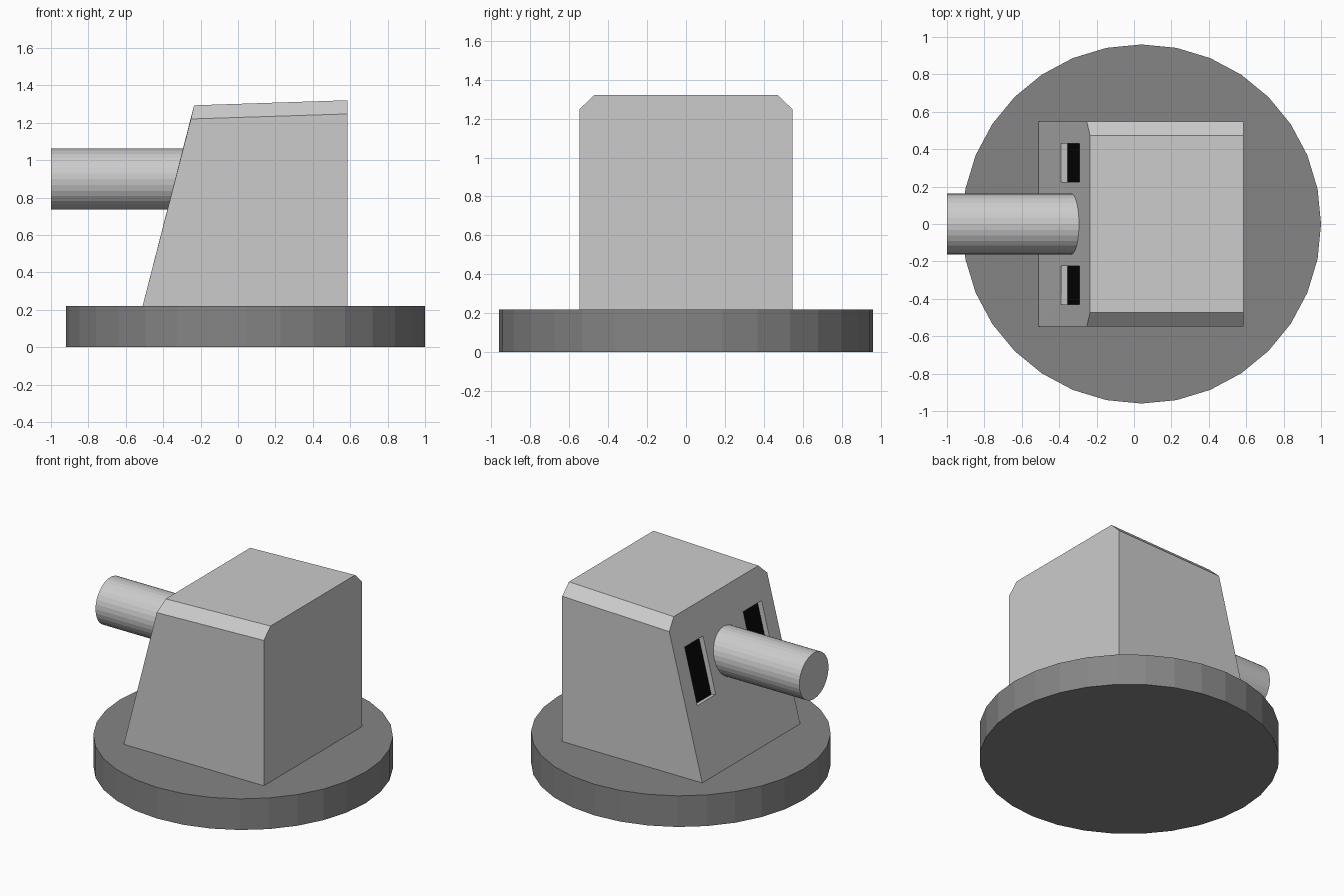
import bpy, bmesh, math
from mathutils import Matrix, Vector

if "Cube" in bpy.data.objects:
    bpy.data.objects.remove(bpy.data.objects["Cube"])


def material(name, v):
    m = bpy.data.materials.new(name)
    m.diffuse_color = (v, v, v, 1)
    m.use_nodes = True
    m.node_tree.nodes["Principled BSDF"].inputs["Base Color"].default_value = m.diffuse_color
    return m


LIGHT = material("light grey", 0.6)
DARK = material("dark grey", 0.235)
BLACK = material("black", 0.002)


def add_object(name, bm, mat):
    bmesh.ops.recalc_face_normals(bm, faces=bm.faces)
    mesh = bpy.data.meshes.new(name)
    bm.to_mesh(mesh)
    bm.free()
    ob = bpy.data.objects.new(name, mesh)
    mesh.materials.append(mat)
    bpy.context.collection.objects.link(ob)
    return ob


def cylinder(name, radius, depth, matrix, mat):
    bm = bmesh.new()
    bmesh.ops.create_cone(bm, cap_ends=True, segments=32, radius1=radius,
                          radius2=radius, depth=depth, matrix=matrix)
    return add_object(name, bm, mat)


def box(name, size, matrix, mat):
    bm = bmesh.new()
    bmesh.ops.create_cube(bm, size=1, matrix=matrix @ Matrix.Diagonal((*size, 1)))
    return add_object(name, bm, mat)


# Round base plate
cylinder("base_plate", 0.96, 0.22, Matrix.Translation((0.04, 0, 0.11)), DARK)

# Turret body: two chamfered cross-sections, sloping face on the left
sections = [(-0.51, -0.252, -0.235, 1.22, 1.293), (0.585, 0.585, 0.585, 1.247, 1.32)]
bm = bmesh.new()
rings = []
for x_low, x_mid, x_top, z_mid, z_top in sections:
    half = [(x_low, 0.547, 0.22), (x_mid, 0.547, z_mid), (x_top, 0.472, z_top)]
    points = half + [(x, -y, z) for x, y, z in reversed(half)]
    rings.append([bm.verts.new(p) for p in points])
a, b = rings
bm.faces.new(a)
bm.faces.new(b)
for i in range(6):
    j = (i + 1) % 6
    bm.faces.new((a[i], a[j], b[j], b[i]))
turret = add_object("turret_body", bm, LIGHT)

# Recessed slots in the sloping face, with black floors
tilt = math.atan2(0.275, 1.073)
slope = Matrix.Rotation(tilt, 4, 'Y')
DEPTH = 0.04
for side, label in ((-1, "front"), (1, "back")):
    frame = Matrix.Translation((-0.34, side * 0.327, 0.883)) @ slope
    cutter = box(label + "_slot_cutter", (2 * DEPTH, 0.205, 0.40), frame, LIGHT)
    cutter.hide_render = True
    cutter.hide_viewport = True
    cut = turret.modifiers.new(label + "_slot", 'BOOLEAN')
    cut.operation = 'DIFFERENCE'
    cut.solver = 'EXACT'
    cut.object = cutter
    box(label + "_slot_floor", (0.006, 0.205, 0.40),
        frame @ Matrix.Translation((DEPTH - 0.001, 0, 0)), BLACK)

# Barrel
cylinder("barrel", 0.163, 0.8,
         Matrix.Translation((-0.6, 0, 0.898)) @ Matrix.Rotation(math.pi / 2, 4, 'Y'), LIGHT)
